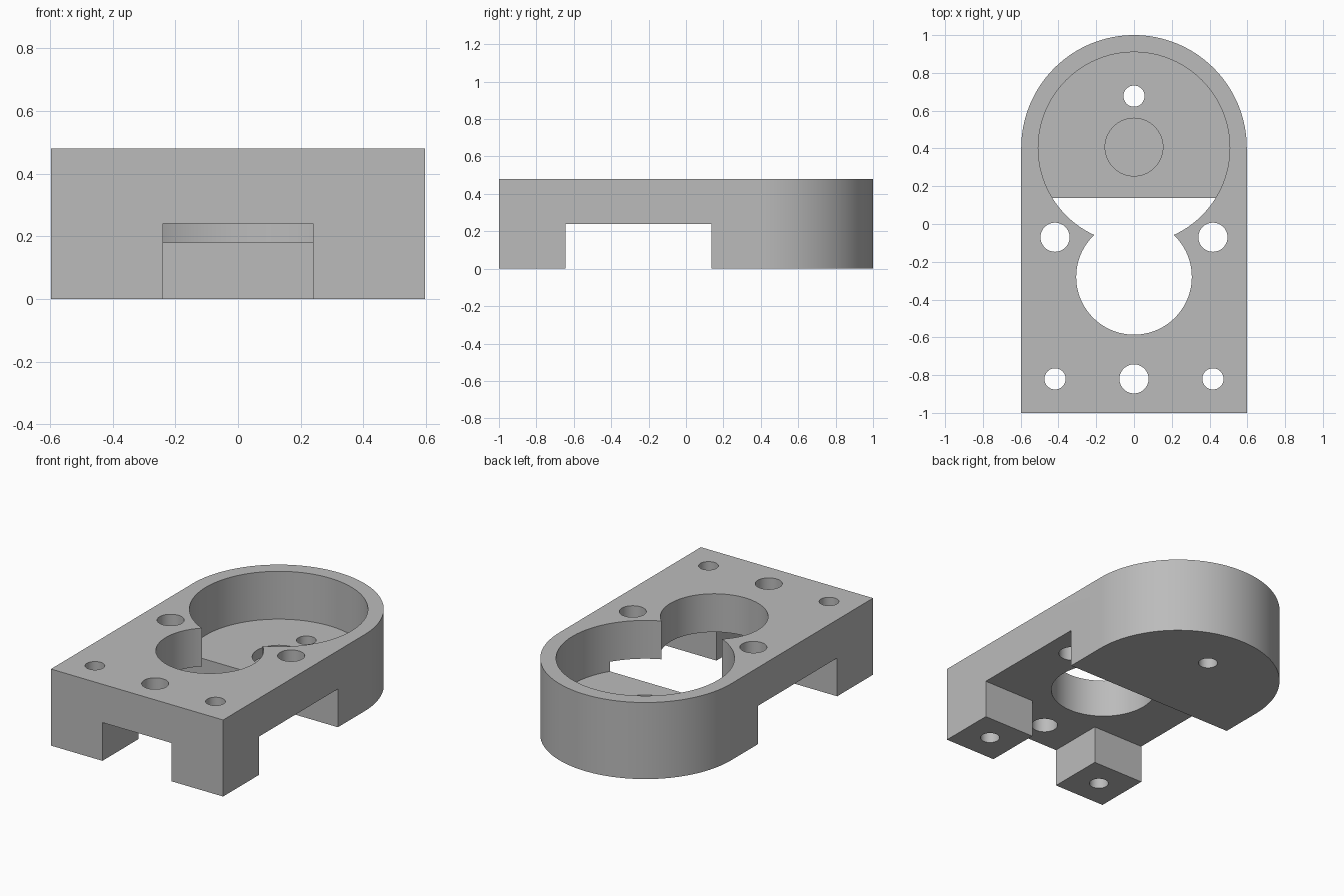
import bpy, bmesh, math

old = bpy.data.objects.get("Cube")
if old:
    bpy.data.objects.remove(old, do_unlink=True)

HALF_W, FRONT, HEIGHT = 0.597, -1.0, 0.48
ARC_Y = 1.0 - HALF_W          # centre of the rounded end
FLOOR_Z, NOTCH_Z = 0.18, 0.24  # pocket floor, underside of the plate

grey = bpy.data.materials.new("plain_grey")
grey.use_nodes = True
colour = (0.5, 0.5, 0.5, 1)
grey.diffuse_color = colour
grey.node_tree.nodes["Principled BSDF"].inputs["Base Color"].default_value = colour


def prism(name, outline, z0, z1):
    """Extrude a counter-clockwise outline from z0 to z1."""
    bm = bmesh.new()
    face = bm.faces.new([bm.verts.new((x, y, z0)) for x, y in outline])
    top = bmesh.ops.extrude_face_region(bm, geom=[face])["geom"]
    verts = [v for v in top if isinstance(v, bmesh.types.BMVert)]
    bmesh.ops.translate(bm, verts=verts, vec=(0, 0, z1 - z0))
    bmesh.ops.recalc_face_normals(bm, faces=bm.faces[:])
    mesh = bpy.data.meshes.new(name)
    bm.to_mesh(mesh)
    bm.free()
    obj = bpy.data.objects.new(name, mesh)
    bpy.context.collection.objects.link(obj)
    return obj


def arc(x, y, r, start, end, steps):
    return [(x + r * math.cos(start + (end - start) * i / steps),
             y + r * math.sin(start + (end - start) * i / steps))
            for i in range(steps + 1)]


def cut(cutter):
    """Subtract the cutter from the body, then remove it."""
    cutter.hide_render = True
    mod = body.modifiers.new("cut", "BOOLEAN")
    mod.operation, mod.solver, mod.object = "DIFFERENCE", "EXACT", cutter
    bpy.ops.object.modifier_apply(modifier=mod.name)
    bpy.data.objects.remove(cutter, do_unlink=True)


def cut_round(name, x, y, r, z0=-0.1, z1=0.6, steps=64):
    cut(prism(name, arc(x, y, r, 0, math.tau, steps)[:-1], z0, z1))


def cut_box(name, x0, x1, y0, y1, z1):
    cut(prism(name, [(x0, y0), (x1, y0), (x1, y1), (x0, y1)], -0.1, z1))


# Body: rectangular front with a rounded back
outline = [(-HALF_W, FRONT), (HALF_W, FRONT)] + arc(0, ARC_Y, HALF_W, 0, math.pi, 64)
body = prism("bracket_body", outline, 0, HEIGHT)
body.data.materials.append(grey)
bpy.context.view_layer.objects.active = body
body.select_set(True)

# Underside channels, leaving two front feet and the back block
cut_box("cross_channel", -0.8, 0.8, -0.645, 0.137, NOTCH_Z)
cut_box("front_channel", -0.24, 0.24, -1.2, -0.4, NOTCH_Z)

# Round pocket with a shallow recess, and the through opening beside it
cut_round("pocket", 0, ARC_Y, 0.507, z0=FLOOR_Z, steps=96)
cut_round("pocket_recess", 0, ARC_Y + 0.004, 0.153, z0=FLOOR_Z - 0.06)
cut_round("opening", 0, -0.28, 0.306, steps=96)

# Screw holes
cut_round("pocket_hole", 0, 0.677, 0.056)
cut_round("front_centre_hole", 0, -0.82, 0.077)
for side in (-1, 1):
    cut_round("middle_hole", side * 0.418, -0.07, 0.077)
    cut_round("foot_hole", side * 0.418, -0.82, 0.056)

bpy.ops.object.shade_smooth_by_angle(angle=math.radians(30))
